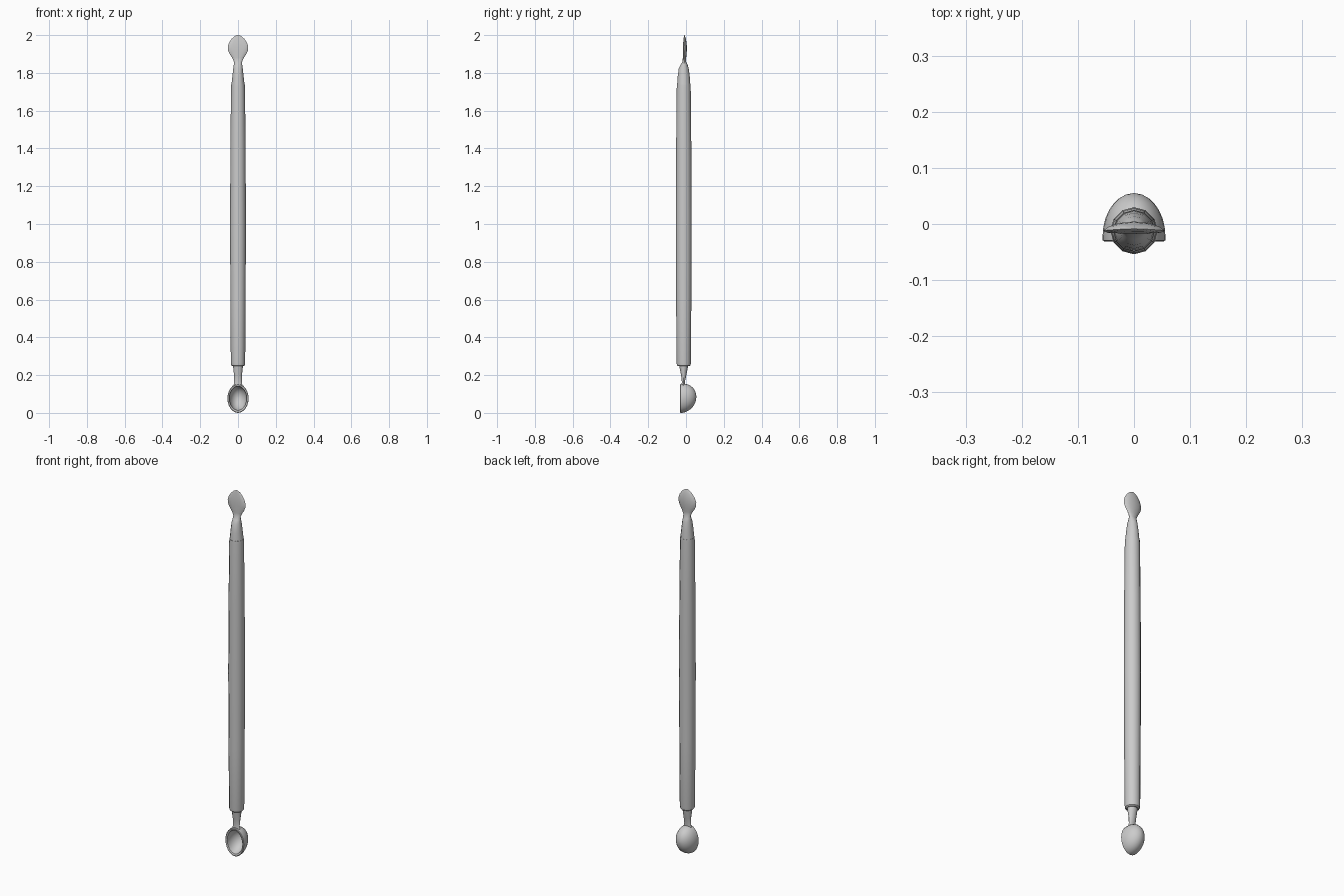
import bpy, bmesh, math

if "Cube" in bpy.data.objects:
    bpy.data.objects.remove(bpy.data.objects["Cube"])


def loft(name, rings, angle=40):
    """Skin closed rings of equal length, cap both ends."""
    bm = bmesh.new()
    vr = [[bm.verts.new(p) for p in ring] for ring in rings]
    n = len(vr[0])
    for a, b in zip(vr, vr[1:]):
        for i in range(n):
            j = (i + 1) % n
            bm.faces.new((a[i], a[j], b[j], b[i]))
    bm.faces.new(vr[0][::-1])
    bm.faces.new(vr[-1])
    bmesh.ops.recalc_face_normals(bm, faces=bm.faces)
    me = bpy.data.meshes.new(name)
    bm.to_mesh(me)
    bm.free()
    ob = bpy.data.objects.new(name, me)
    bpy.context.collection.objects.link(ob)
    bpy.ops.object.select_all(action='DESELECT')
    bpy.context.view_layer.objects.active = ob
    ob.select_set(True)
    bpy.ops.object.shade_smooth_by_angle(angle=math.radians(angle))
    return ob


def cross(z, rx, ry, yc=-0.012, bow=0.0, n=12):
    """Horizontal ellipse; bow pushes its sides towards the front."""
    pts = []
    for i in range(n):
        a = 2 * math.pi * i / n
        s = math.sin(a)
        pts.append((rx * s, yc - ry * math.cos(a) - bow * s * s, z))
    return pts


# Handle: long grip, slightly swollen in the middle, chamfered lower end
loft("handle", [cross(z, r, r) for z, r in (
    (0.247, 0.030), (0.252, 0.036), (0.265, 0.038), (0.6, 0.0402), (1.0, 0.042),
    (1.4, 0.0402), (1.72, 0.037), (1.738, 0.036))])

# Flat blade: round shoulder tapering into a thin bowed paddle
loft("blade", [cross(*s) for s in (
    (1.735, 0.035, 0.035), (1.78, 0.030, 0.032), (1.825, 0.025, 0.026),
    (1.845, 0.022, 0.018, -0.010), (1.86, 0.022, 0.009, -0.009),
    (1.88, 0.031, 0.009, -0.008, 0.002), (1.90, 0.044, 0.010, -0.007, 0.004),
    (1.92, 0.053, 0.0105, -0.006, 0.006), (1.94, 0.054, 0.0105, -0.006, 0.006),
    (1.96, 0.047, 0.009, -0.006, 0.005), (1.98, 0.034, 0.006, -0.007, 0.003),
    (1.993, 0.020, 0.003, -0.008, 0.001), (2.0, 0.006, 0.001, -0.009))])

# Neck: short stem flattening towards the bowl
loft("neck", [cross(*s) for s in (
    (0.26, 0.027, 0.025), (0.245, 0.026, 0.023), (0.20, 0.021, 0.014),
    (0.165, 0.020, 0.008, -0.014), (0.143, 0.024, 0.009, -0.015))])


# Bowl: egg-shaped hollow shell opening to the front
def bowl_ring(y, rx, rz, zc=0.079, n=24):
    return [(rx * math.sin(2 * math.pi * i / n), y,
             zc + rz * math.cos(2 * math.pi * i / n)) for i in range(n)]


def shell(rx, rz, depth, y0, steps=8):
    rings = []
    for k in range(steps):
        t = math.radians(2 + 88 * k / (steps - 1))
        rings.append(bowl_ring(y0 + depth * math.cos(t), rx * math.sin(t),
                               rz * math.sin(t), 0.077 + 0.008 * math.cos(t)))
    return rings


outer = shell(0.056, 0.077, 0.077, -0.022)
rim = [bowl_ring(-0.029, 0.056, 0.077, 0.077), bowl_ring(-0.031, 0.053, 0.073, 0.077)]
inner = shell(0.046, 0.064, 0.068, -0.028)[::-1]
loft("bowl", outer + rim + inner)
